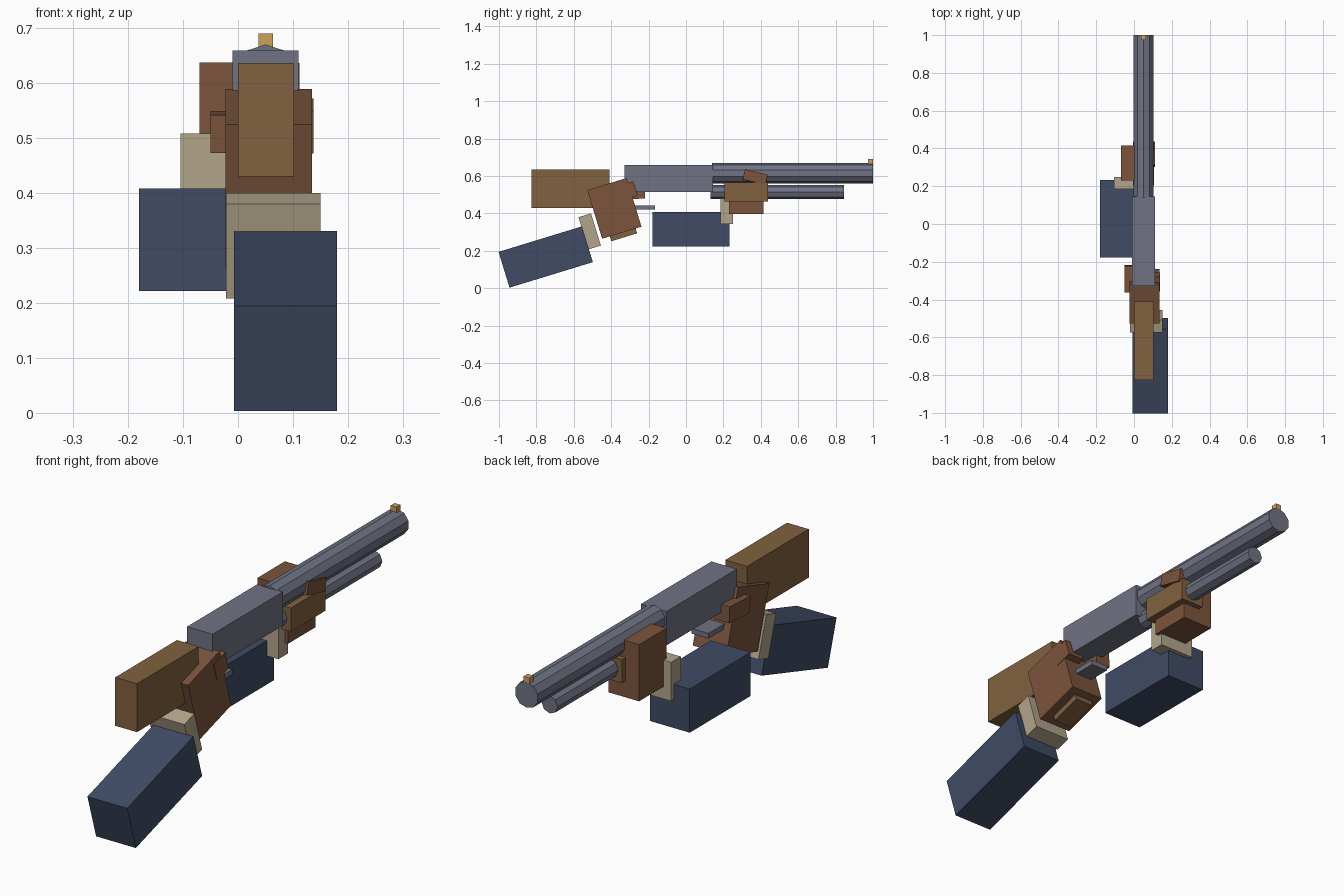
import bpy
from math import radians, pi

if "Cube" in bpy.data.objects:
    bpy.data.objects.remove(bpy.data.objects["Cube"])


def material(name, rgb):
    m = bpy.data.materials.new(name)
    m.diffuse_color = (*rgb, 1)
    m.use_nodes = True
    m.node_tree.nodes["Principled BSDF"].inputs["Base Color"].default_value = m.diffuse_color
    return m


METAL = material("gunmetal", (0.16, 0.17, 0.23))
WOOD = material("wood", (0.22, 0.12, 0.05))
SKIN = material("skin", (0.20, 0.09, 0.045))
CUFF = material("cuff", (0.45, 0.38, 0.26))
SLEEVE = material("sleeve", (0.05, 0.07, 0.13))
BRASS = material("brass", (0.60, 0.36, 0.10))


def box(name, mat, x, y, z, tilt=0):
    """Box from (min, max) ranges, tilted about its own centre around x."""
    mid = [(a + b) / 2 for a, b in (x, y, z)]
    bpy.ops.mesh.primitive_cube_add(size=1, location=mid)
    ob = bpy.context.object
    ob.name = name
    ob.scale = [b - a for a, b in (x, y, z)]
    ob.rotation_euler.x = radians(tilt)
    ob.data.materials.append(mat)
    return ob


def tilted(name, mat, x, centre, size, tilt):
    """Box given by its side-view centre (y, z) and size (length, height)."""
    (cy, cz), (l, h) = centre, size
    return box(name, mat, x, (cy - l / 2, cy + l / 2), (cz - h / 2, cz + h / 2), tilt)


def tube(name, sides, radius, y, z):
    """Faceted tube along y with a vertex on top."""
    bpy.ops.mesh.primitive_cylinder_add(
        vertices=sides, radius=radius, depth=y[1] - y[0],
        location=(0.05, (y[0] + y[1]) / 2, z), rotation=(pi / 2, 0, 0))
    ob = bpy.context.object
    ob.name = name
    ob.data.materials.append(METAL)


# Gun metalwork
tube("barrel", 10, 0.055, (0.14, 1.0), 0.615)
tube("magazine_tube", 8, 0.038, (0.13, 0.845), 0.515)
box("receiver", METAL, (-0.01, 0.11), (-0.328, 0.145), (0.515, 0.659))
box("trigger_guard", METAL, (0.01, 0.09), (-0.275, -0.165), (0.42, 0.442))
box("front_sight", BRASS, (0.037, 0.064), (0.973, 1.0), (0.662, 0.69))

# Gun woodwork
box("stock", WOOD, (0.0, 0.102), (-0.825, -0.41), (0.43, 0.636))
tilted("grip", WOOD, (0.005, 0.095), (-0.367, 0.392), (0.145, 0.25), 17)
box("pump", WOOD, (-0.005, 0.105), (0.205, 0.438), (0.465, 0.565))

# Left arm holding the pump
box("left_forearm", SLEEVE, (-0.18, 0.007), (-0.178, 0.232), (0.222, 0.408))
box("left_cuff", CUFF, (-0.105, 0.06), (0.185, 0.25), (0.343, 0.508))
box("left_hand", SKIN, (-0.07, 0.075), (0.23, 0.415), (0.396, 0.637))
tilted("left_fingers", SKIN, (0.04, 0.112), (0.37, 0.595), (0.125, 0.055), -13)

# Right arm holding the grip
tilted("right_forearm", SLEEVE, (-0.007, 0.18), (-0.75, 0.167), (0.466, 0.2), 17)
tilted("right_cuff", CUFF, (-0.022, 0.15), (-0.515, 0.304), (0.07, 0.18), 17)
tilted("right_hand", SKIN, (-0.023, 0.135), (-0.383, 0.427), (0.22, 0.272), 17)
tilted("right_thumb", SKIN, (-0.05, 0.02), (-0.29, 0.511), (0.14, 0.069), 3)
tilted("right_index_finger", SKIN, (0.06, 0.137), (-0.308, 0.522), (0.08, 0.08), 17)
